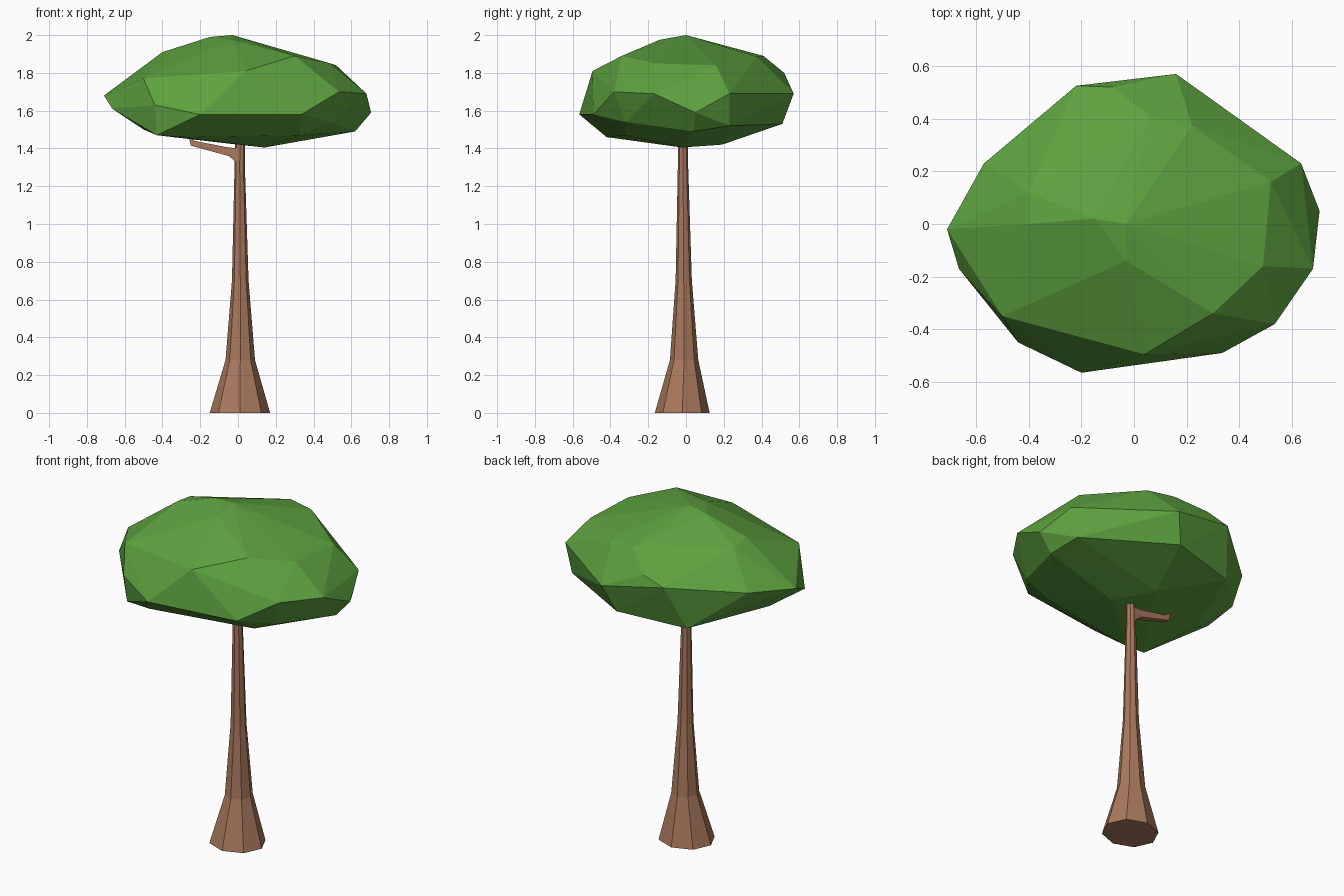
import bpy, bmesh
from math import cos, sin, pi
from mathutils import Vector

if "Cube" in bpy.data.objects:
    bpy.data.objects.remove(bpy.data.objects["Cube"])


def material(name, rgb):
    m = bpy.data.materials.new(name)
    m.diffuse_color = (*rgb, 1)
    m.use_nodes = True
    m.node_tree.nodes["Principled BSDF"].inputs["Base Color"].default_value = m.diffuse_color
    return m


def add_object(name, bm, mat):
    bmesh.ops.recalc_face_normals(bm, faces=bm.faces)
    me = bpy.data.meshes.new(name)
    bm.to_mesh(me)
    bm.free()
    me.materials.append(mat)
    ob = bpy.data.objects.new(name, me)
    bpy.context.collection.objects.link(ob)
    return ob


def loft(bm, rings):
    """Skin closed rings of points and cap both ends."""
    loops = [[bm.verts.new(p) for p in r] for r in rings]
    n = len(loops[0])
    for a, b in zip(loops, loops[1:]):
        for i in range(n):
            j = (i + 1) % n
            bm.faces.new((a[i], a[j], b[j], b[i]))
    bm.faces.new(loops[0][::-1])
    bm.faces.new(loops[-1])


bark = material("bark", (0.40, 0.19, 0.11))
leaf = material("leaves", (0.11, 0.36, 0.05))

# Trunk: flared eight-sided column (z, centre x, centre y, radius x, radius y)
trunk = [(0, .01, -.02, .16, .145), (.28, .012, -.01, .078, .075),
         (.70, .012, -.012, .044, .043), (1.32, .009, -.016, .027, .027),
         (1.50, .012, -.016, .024, .024)]
bm = bmesh.new()
loft(bm, [[(cx + rx * cos(i * pi / 4), cy + ry * sin(i * pi / 4), z) for i in range(8)]
          for z, cx, cy, rx, ry in trunk])
add_object("trunk", bm, bark)

# Side branch: square section bending up into the crown (x, z low, z high, half width)
branch = [(.01, 1.31, 1.40, .022), (-.05, 1.36, 1.405, .018),
          (-.25, 1.415, 1.44, .014), (-.26, 1.46, 1.47, .012)]
bm = bmesh.new()
loft(bm, [[(x, -.015 - w, lo), (x, -.015 + w, lo), (x + .02 * (x < -.2), -.015 + w, hi),
           (x + .02 * (x < -.2), -.015 - w, hi)] for x, lo, hi, w in branch])
add_object("branch", bm, bark)

# Crown: faceted hull around its corner points, from the top down
corners = [
    (-.03, 0, 2.0), (-.15, .02, 1.99), (-.03, -.14, 1.975), (-.40, .0, 1.91),
    (-.40, .12, 1.895), (.27, 0, 1.90), (.12, -.21, 1.92), (.30, -.34, 1.89),
    (.06, .41, 1.89), (.22, .375, 1.885), (.49, -.16, 1.85), (.52, .16, 1.84),
    (.04, -.495, 1.81), (-.08, .52, 1.80), (-.50, -.35, 1.77),
    (-.22, .525, 1.76), (-.57, .23, 1.71), (-.71, -.02, 1.68),
    (.16, .57, 1.69), (.635, .23, 1.69), (.68, -.17, 1.69), (.535, -.38, 1.70),
    (-.44, -.45, 1.63), (-.665, -.17, 1.61), (-.20, -.565, 1.58),
    (.335, -.49, 1.58), (.705, .05, 1.59),
    (.10, .51, 1.53), (.59, .23, 1.52), (.62, .04, 1.49), (.49, -.32, 1.54),
    (-.30, .42, 1.50), (-.50, -.07, 1.50), (-.43, -.43, 1.47), (-.29, -.42, 1.46),
    (.33, -.32, 1.47), (0, .19, 1.42), (.14, -.02, 1.405),
]
bm = bmesh.new()
for p in corners:
    bm.verts.new(Vector(p))
hull = bmesh.ops.convex_hull(bm, input=bm.verts)
spare = [v for v in set(hull["geom_interior"] + hull["geom_unused"])
         if isinstance(v, bmesh.types.BMVert)]
bmesh.ops.delete(bm, geom=spare, context='VERTS')
add_object("crown", bm, leaf)
